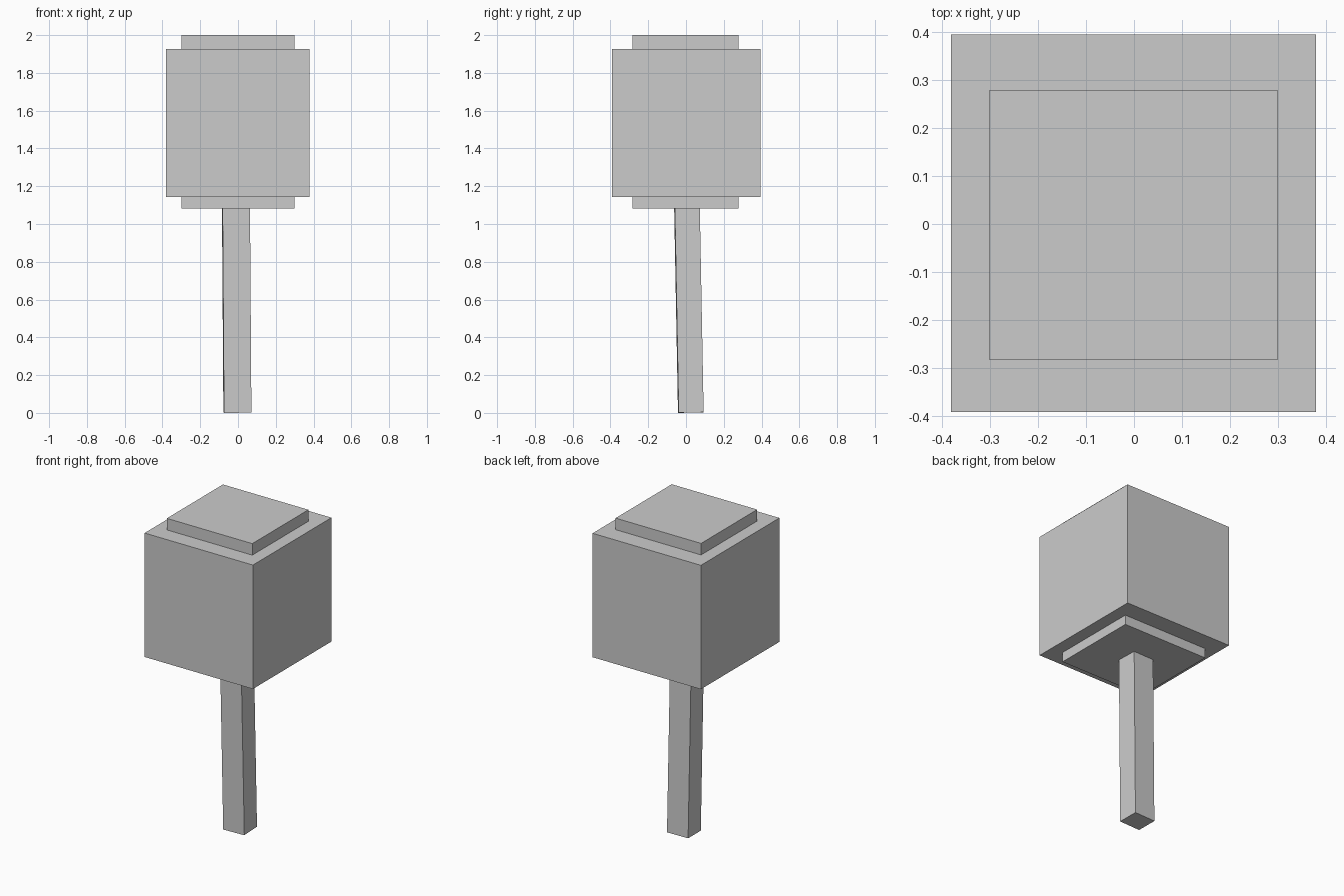
import bpy

if "Cube" in bpy.data.objects:
    bpy.data.objects.remove(bpy.data.objects["Cube"])


def box(name, lo, hi, rot=(0, 0, 0)):
    """Add a box spanning two corners, optionally turned about its centre."""
    centre = [(a + b) / 2 for a, b in zip(lo, hi)]
    bpy.ops.mesh.primitive_cube_add(size=1, location=centre, rotation=rot)
    ob = bpy.context.object
    ob.name = name
    ob.scale = [b - a for a, b in zip(lo, hi)]
    return ob


# Large block head
box("head_block", (-0.38, -0.391, 1.143), (0.378, 0.394, 1.927))

# Smaller core showing as a step above and below the head
box("head_core", (-0.30, -0.283, 1.082), (0.298, 0.278, 2.0))

# Slightly crooked handle, its top sunk into the core
box("handle", (-0.0795, -0.051, 0.0018), (0.0655, 0.081, 1.1218),
    rot=(0.0185, -0.0074, 0.026))
